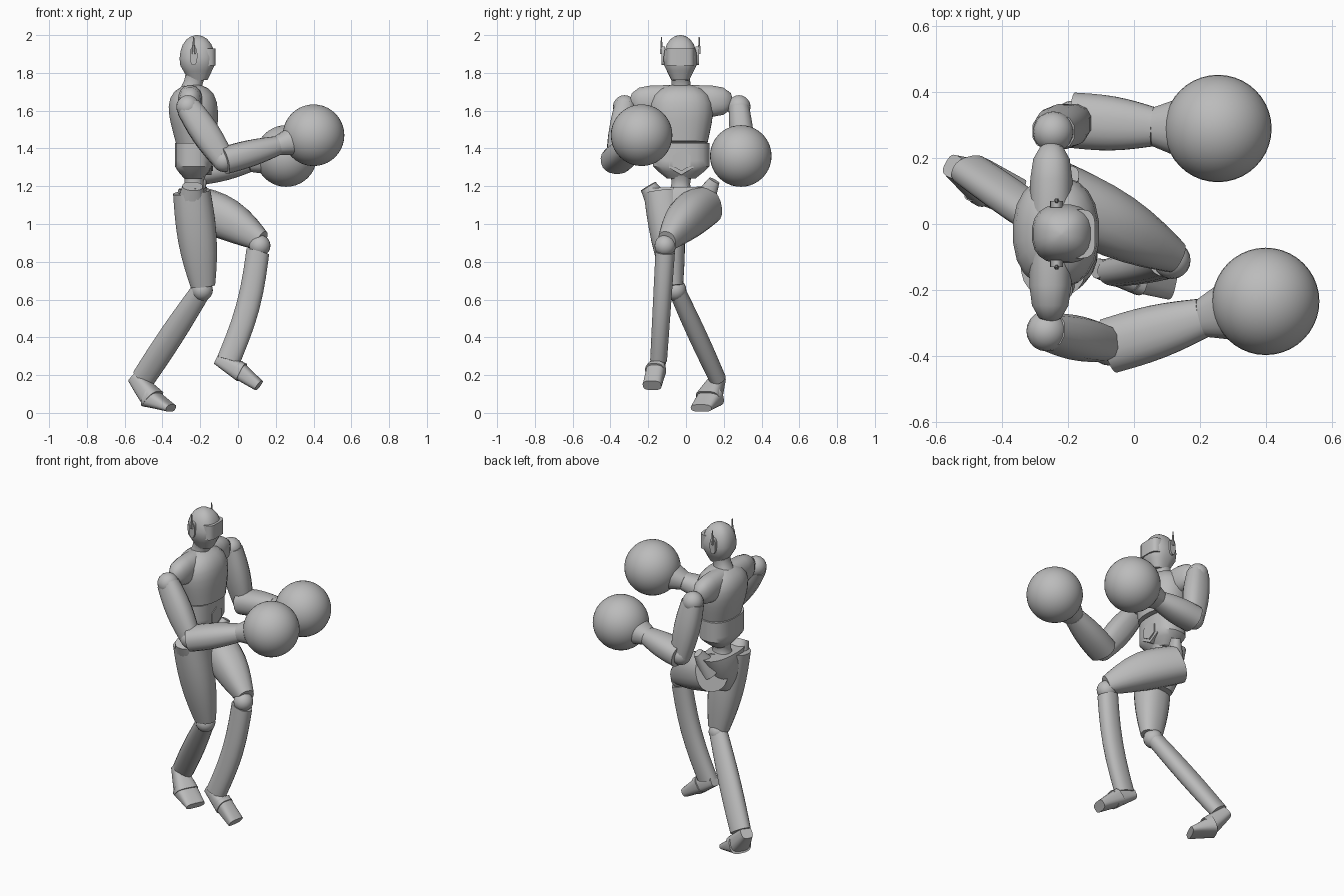
import bpy, bmesh, math
from mathutils import Vector

cube = bpy.data.objects.get("Cube")
if cube:
    bpy.data.objects.remove(cube, do_unlink=True)

GREY = (0.5, 0.5, 0.5, 1)
grey = bpy.data.materials.new("plain_grey")
grey.use_nodes = True
grey.diffuse_color = GREY
grey.node_tree.nodes["Principled BSDF"].inputs["Base Color"].default_value = GREY

UP = Vector((0, 0, 1))
FORWARD = Vector((1, 0, 0))


def finish(name, bm):
    bmesh.ops.recalc_face_normals(bm, faces=bm.faces)
    mesh = bpy.data.meshes.new(name)
    bm.to_mesh(mesh)
    bm.free()
    obj = bpy.data.objects.new(name, mesh)
    bpy.context.collection.objects.link(obj)
    mesh.materials.append(grey)
    bpy.ops.object.select_all(action="DESELECT")
    obj.select_set(True)
    bpy.context.view_layer.objects.active = obj
    bpy.ops.object.shade_smooth_by_angle(angle=math.radians(40))


def ball(name, center, radius, segments=20):
    bm = bmesh.new()
    bmesh.ops.create_uvsphere(bm, u_segments=segments, v_segments=segments // 2, radius=radius)
    bmesh.ops.translate(bm, verts=bm.verts, vec=center)
    finish(name, bm)


# Profiles: scale of a cross-section along a part, t running from start to end
def straight(t):
    return 1


def skull(t):
    return min(1, 0.5 + 1.3 * t) * math.sqrt(1 - t ** 4)


def ribcage(t):
    return (0.8 + 0.4 * t) * math.sqrt(1 - t ** 4)


def belly(t):
    return min(1, 0.5 + 1.6 * t)


def rounded(t):
    return math.sqrt(1 - abs(2 * t - 1) ** 6)


def rounded_power(value, power):
    return math.copysign(abs(value) ** (2 / power), value)


def part(name, start, end, width, end_width=None, flat=1, end_flat=None, bulge=0, bow=0,
         ref=FORWARD, power=2.3, sides=20, steps=10, profile=straight):
    """Tube between two points; flat is depth / width, with depth measured along ref."""
    bm = bmesh.new()
    start, end = Vector(start), Vector(end)
    end_width = width if end_width is None else end_width
    end_flat = flat if end_flat is None else end_flat
    along = (end - start).normalized()
    across = along.cross(ref).normalized()
    out = across.cross(along)
    loops = []
    for i in range(steps + 1):
        t = (1 - math.cos(math.pi * i / steps)) / 2
        swell = math.sin(math.pi * t)
        size = (width + (end_width - width) * t + bulge * swell) * max(profile(t), 0.05)
        depth = size * (flat + (end_flat - flat) * t)
        center = start.lerp(end, t) + out * bow * swell
        loop = []
        for k in range(sides):
            angle = math.tau * (k + 0.5) / sides
            c = rounded_power(math.cos(angle), power)
            s = rounded_power(math.sin(angle), power)
            loop.append(bm.verts.new(center + across * size * c + out * depth * s))
        loops.append(loop)
    for low, high in zip(loops, loops[1:]):
        for k in range(sides):
            n = (k + 1) % sides
            bm.faces.new((low[k], low[n], high[n], high[k]))
    bm.faces.new(loops[0])
    bm.faces.new(loops[-1])
    finish(name, bm)


# Head, visor and neck
part("head", (-.21, -.03, 1.76), (-.22, -.03, 2), .093, flat=1.06, power=2.5, profile=skull)
part("visor", (-.185, -.03, 1.84), (-.185, -.03, 1.93), .075, flat=.9, power=4, steps=1)
part("neck", (-.25, -.025, 1.7), (-.22, -.03, 1.81), .06, bulge=-.01)

# Ear discs with thin antennas
for label, side in (("right", -1), ("left", 1)):
    y = side * .1 - .03
    part(label + "_ear", (-.235, y - side * .02, 1.89), (-.235, y, 1.89), .02, flat=2.5,
         ref=UP, steps=1)
    part(label + "_antenna", (-.235, y, 1.9), (-.235, y, 1.99), .009, .003, sides=6, steps=1)

# Torso
part("chest", (-.22, -.025, 1.43), (-.25, -.025, 1.74), .175, flat=.77, profile=ribcage)
part("shoulders", (-.255, -.3, 1.65), (-.25, .25, 1.65), .066, flat=1.3, ref=UP, profile=rounded)
part("abdomen", (-.235, -.025, 1.24), (-.235, -.025, 1.43), .15, flat=.67, power=2.6, profile=belly)
for name, x, size in (("belly_plate", -.14, .075), ("belly_inset", -.132, .055)):
    part(name, (-.18, -.025, 1.335), (x, -.025, 1.335), size, ref=UP, power=2, sides=6, steps=1)
part("waist", (-.235, -.03, 1.15), (-.23, -.025, 1.28), .07, bulge=-.02)

# Pelvis with raised hip crests
part("pelvis", (-.225, -.03, .96), (-.24, -.035, 1.19), .06, .19, flat=1.1, end_flat=.4)
part("left_hip_crest", (-.23, .08, 1.1), (-.19, .15, 1.23), .07, .03, flat=.8)
part("right_hip_crest", (-.245, -.14, 1.1), (-.24, -.2, 1.2), .07, .045, flat=1.2)

# Standing leg
part("right_thigh", (-.245, -.125, 1.17), (-.185, -.065, .67), .1, .05, end_flat=1.3, bulge=.015)
ball("right_knee", (-.19, -.055, .65), .057)
part("right_shin", (-.2, -.045, .64), (-.5, .165, .185), .045, flat=1.2, end_flat=1.4, bulge=.005)
part("right_heel", (-.55, .175, .19), (-.45, .12, .075), .035, .07, end_flat=.8, ref=UP, power=3)
part("right_toes", (-.475, .135, .085), (-.355, .08, .025), .07, .06, flat=.8, end_flat=.35,
     ref=UP, power=3)

# Raised leg
part("left_thigh", (-.25, .1, 1.1), (.125, -.1, .91), .1, .05, flat=1.1, bulge=.025, bow=.02, ref=UP)
ball("left_knee", (.115, -.11, .885), .057)
part("left_shin", (.105, -.11, .855), (-.05, -.145, .28), .052, .045, flat=1.2, end_flat=1.4, bow=.025)
part("left_heel", (-.11, -.135, .285), (.02, -.165, .215), .03, .052, ref=UP, power=3)
part("left_toes", (-.01, -.155, .235), (.11, -.18, .145), .05, flat=1, end_flat=.6, ref=UP, power=3)

# Arms, each bent at the elbow and ending in a round glove
arms = (
    ("right", (-.265, -.325, 1.62), (-.075, -.37, 1.335), (.21, -.285, 1.415), (.4, -.235, 1.47)),
    ("left", (-.245, .28, 1.62), (-.185, .315, 1.28), (.06, .295, 1.325), (.255, .29, 1.36)),
)
for label, shoulder, elbow, wrist, glove in arms:
    ball(label + "_shoulder_joint", shoulder, .062)
    part(label + "_upper_arm", shoulder, elbow, .055, .05, flat=1.2, bulge=.012, power=2.6, sides=12)
    ball(label + "_elbow", elbow, .06)
    part(label + "_forearm", elbow, wrist, .085, .06, flat=.85, bulge=.01, ref=UP)
    part(label + "_cuff", wrist, Vector(wrist).lerp(Vector(glove), 0.4), .06, .09, flat=.85, ref=UP)
    ball(label + "_glove", glove, .163, 40)
